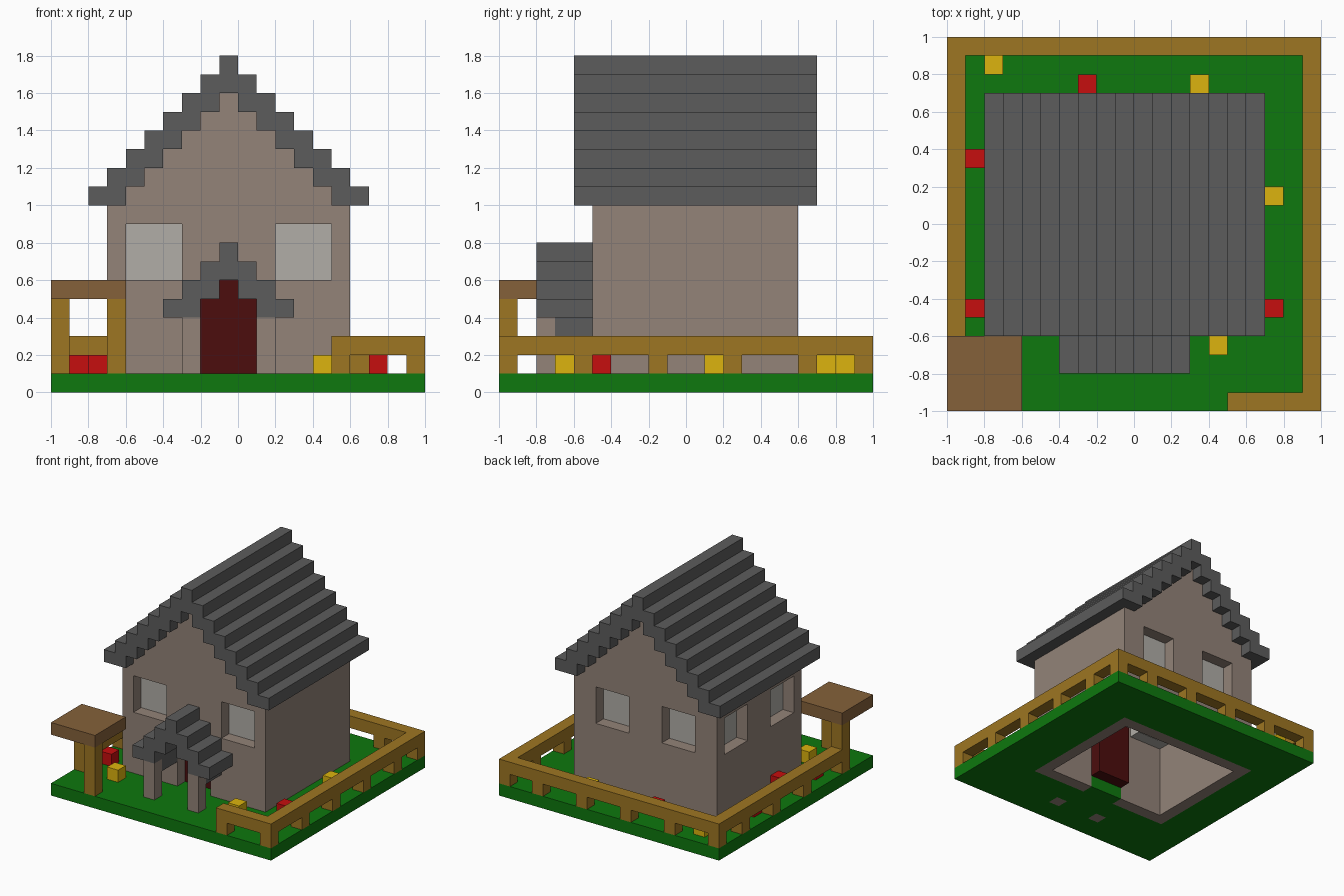
import bpy, bmesh

if "Cube" in bpy.data.objects:
    bpy.data.objects.remove(bpy.data.objects["Cube"])

U = 0.1       # block size
CX = -0.05    # centre line of the house


def material(name, rgb):
    m = bpy.data.materials.new(name)
    lin = [((c / 255 + 0.055) / 1.055) ** 2.4 if c > 10 else c / 255 / 12.92 for c in rgb]
    m.diffuse_color = (*lin, 1)
    m.use_nodes = True
    m.node_tree.nodes["Principled BSDF"].inputs["Base Color"].default_value = m.diffuse_color
    return m


GRASS = material("grass", (14, 120, 14))
STONE = material("stone", (147, 131, 120))
ROOF = material("roof_grey", (92, 92, 92))
WOOD = material("fence_wood", (158, 118, 34))
PLANK = material("plank", (133, 97, 58))
GLASS = material("glass", (177, 174, 167))
DOOR = material("door_red", (76, 13, 13))
RED = material("red_petal", (198, 14, 14))
YELLOW = material("yellow_petal", (220, 180, 14))


def prism(name, profile, y0, y1, mat):
    """Extrude an (x, z) outline from y0 to y1."""
    bm = bmesh.new()
    face = bm.faces.new([bm.verts.new((x, y0, z)) for x, z in profile])
    ext = bmesh.ops.extrude_face_region(bm, geom=[face])
    verts = [g for g in ext["geom"] if isinstance(g, bmesh.types.BMVert)]
    bmesh.ops.translate(bm, verts=verts, vec=(0, y1 - y0, 0))
    bmesh.ops.recalc_face_normals(bm, faces=bm.faces)
    mesh = bpy.data.meshes.new(name)
    bm.to_mesh(mesh)
    bm.free()
    if mat:
        mesh.materials.append(mat)
    ob = bpy.data.objects.new(name, mesh)
    bpy.context.collection.objects.link(ob)
    return ob


def box(name, x, y, z, mat):
    return prism(name, [(x[0], z[0]), (x[1], z[0]), (x[1], z[1]), (x[0], z[1])], y[0], y[1], mat)


def cut(ob, x, y, z):
    """Cut a box-shaped opening and remove the cutter."""
    cutter = box("cutter", x, y, z, None)
    cutter.hide_render = True
    mod = ob.modifiers.new("opening", "BOOLEAN")
    mod.operation, mod.solver, mod.object = "DIFFERENCE", "EXACT", cutter
    bpy.context.view_layer.objects.active = ob
    bpy.ops.object.modifier_apply(modifier=mod.name)
    bpy.data.objects.remove(cutter)


def stairs(half, n, z0):
    """Right-hand stepped edge, bottom to top, as (offset, z)."""
    return [(half - U * i, z0 + U * (i + k)) for i in range(n) for k in (0, 1)]


def mirrored(edge):
    """Right edge going up, then its mirror going down."""
    return [(CX + h, z) for h, z in edge] + [(CX - h, z) for h, z in reversed(edge)]


def step_roof(name, n, z0, y0, y1):
    outer = mirrored(stairs(U * n - U / 2, n, z0))
    inner = mirrored(stairs(U * (n - 2) - U / 2, n - 2, z0))
    return prism(name, outer + inner[::-1], y0, y1, ROOF)


# Lawn, open under the house and around the porch posts
lawn = box("lawn", (-1, 1), (-1, 1), (0, U), GRASS)
cut(lawn, (-0.7, 0.6), (-0.5, 0.6), (-1, 1))
for x in (-0.3, 0.1):
    cut(lawn, (x, x + U), (-0.8, -0.7), (-1, 1))
box("threshold", (-0.2, 0.1), (-0.5, -0.4), (0, U), GRASS)

# Gable walls with door and window openings
gable = mirrored([(0.65, 0), (0.65, 1.0)] + stairs(0.55, 6, 1.0))
WZ = (0.6, 0.9)
front = prism("front_wall", gable, -0.5, -0.4, STONE)
back = prism("back_wall", gable, 0.5, 0.6, STONE)
cut(front, (-0.2, 0.1), (-1, 0), (-1, 0.6))
for i, (xf, xb) in enumerate(((-0.6, -0.5), (0.2, 0.1))):
    cut(front, (xf, xf + 0.3), (-1, 0), WZ)
    box(f"front_window_{i + 1}", (xf, xf + 0.3), (-0.4, -0.3), WZ, GLASS)
    cut(back, (xb, xb + 0.3), (0, 1), WZ)
    box(f"back_window_{i + 1}", (xb, xb + 0.3), (0.4, 0.5), WZ, GLASS)

# Side walls, windows on the left only
box("right_wall", (0.5, 0.6), (-0.4, 0.5), (0, 1), STONE)
left = box("left_wall", (-0.7, -0.6), (-0.4, 0.5), (0, 1), STONE)
cut(left, (-0.8, -0.5), (-0.4, -0.1), WZ)
cut(left, (-0.8, -0.5), (0.2, 0.5), WZ)
box("left_window_1", (-0.6, -0.5), (-0.3, -0.1), WZ, GLASS)
box("left_window_2", (-0.6, -0.5), (0.2, 0.5), WZ, GLASS)

# Door and roofs
box("door", (-0.2, 0.1), (-0.4, -0.3), (U, 0.6), DOOR)
step_roof("main_roof", 8, 1.0, -0.6, 0.7)
step_roof("porch_roof", 4, 0.4, -0.8, -0.5)

# Porch posts and beams
for side, x in (("left", -0.3), ("right", 0.1)):
    box(f"porch_post_{side}", (x, x + U), (-0.8, -0.7), (0, 0.4), STONE)
    box(f"porch_beam_{side}", (x, x + U), (-0.7, -0.5), (0.3, 0.4), ROOF)

# Fence rails
RZ, PZ = (0.2, 0.3), (U, 0.2)
box("fence_rail_right", (0.9, 1), (-1, 1), RZ, WOOD)
box("fence_rail_back", (-0.9, 0.9), (0.9, 1), RZ, WOOD)
box("fence_rail_left", (-1, -0.9), (-0.6, 1), RZ, WOOD)
box("fence_rail_front", (0.5, 0.9), (-1, -0.9), RZ, WOOD)

# Fence posts
posts = [(0.9, y) for y in (-1, -0.6, -0.2, 0.2, 0.6, 0.9)]
posts += [(x, 0.9) for x in (-1, -0.6, -0.2, 0.2, 0.6)]
posts += [(-1, y) for y in (-0.2, 0.2, 0.6)] + [(0.5, -1)]
for i, (x, y) in enumerate(posts):
    box(f"fence_post_{i + 1}", (x, x + U), (y, y + U), PZ, WOOD)

# Corner shelter on two posts
box("shelter_top", (-1, -0.6), (-1, -0.6), (0.5, 0.6), PLANK)
for i, (x, y) in enumerate(((-0.7, -1), (-1, -0.7))):
    box(f"shelter_post_{i + 1}", (x, x + U), (y, y + U), (U, 0.5), WOOD)

# Flowers
flowers = {
    "red": (RED, [(-0.9, 0.3), (-0.9, -0.5), (-0.8, -0.2), (-0.3, 0.7), (0.7, -0.5)]),
    "yellow": (YELLOW, [(-0.8, 0.8), (0.3, 0.7), (0.7, 0.1), (0.4, -0.7), (-0.7, -0.7)]),
}
for colour, (mat, spots) in flowers.items():
    for i, (x, y) in enumerate(spots):
        box(f"{colour}_flower_{i + 1}", (x, x + U), (y, y + U), PZ, mat)
